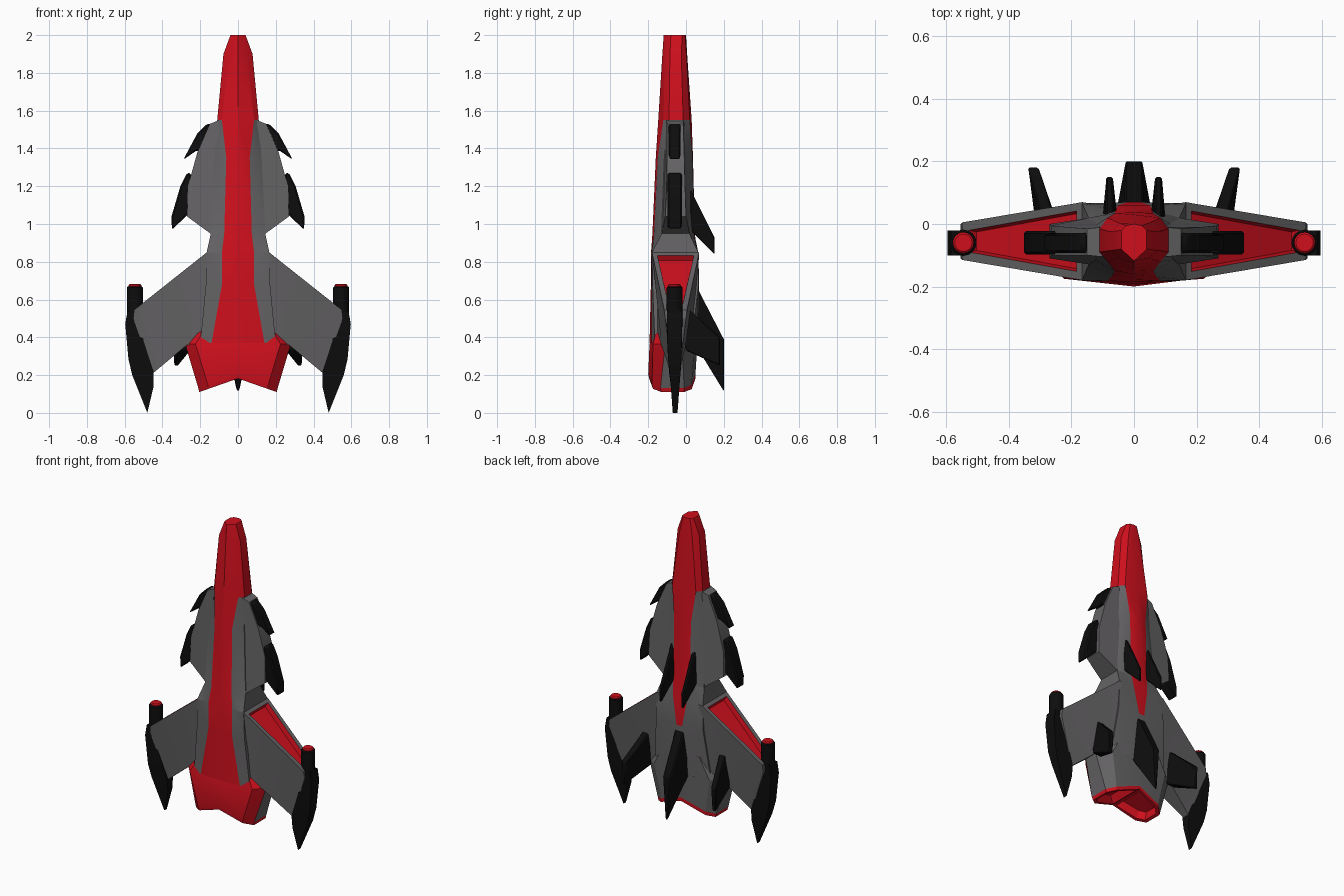
import bpy, bmesh, math

if "Cube" in bpy.data.objects:
    bpy.data.objects.remove(bpy.data.objects["Cube"])


def material(name, rgb):
    m = bpy.data.materials.new(name)
    m.diffuse_color = (*rgb, 1)
    m.use_nodes = True
    m.node_tree.nodes["Principled BSDF"].inputs["Base Color"].default_value = m.diffuse_color
    return m


GREY = material("grey", (0.13, 0.125, 0.13))
RED = material("red", (0.62, 0.005, 0.012))
BLACK = material("black", (0.004, 0.004, 0.004))


def finish(name, bm, mats, mirror=False, bevel=0):
    me = bpy.data.meshes.new(name)
    bmesh.ops.recalc_face_normals(bm, faces=bm.faces[:])
    bm.to_mesh(me)
    bm.free()
    ob = bpy.data.objects.new(name, me)
    bpy.context.collection.objects.link(ob)
    for m in mats:
        me.materials.append(m)
    bpy.ops.object.select_all(action='DESELECT')
    ob.select_set(True)
    bpy.context.view_layer.objects.active = ob
    bpy.ops.object.shade_smooth_by_angle(angle=math.radians(22))
    if bevel:
        b = ob.modifiers.new("Chamfer", 'BEVEL')
        b.width, b.segments = bevel, 1
    if mirror:
        ob.modifiers.new("Mirror", 'MIRROR')
    return ob


def ring(z, yf, s, ys, w, ya, yb, t, yt, yk, slope=0):
    """Symmetric ten-point cross-section."""
    half = [(s, ys), (w, ya), (w, yb), (t, yt)]
    pts = [(0, yf)] + half + [(0, yk)] + [(-x, y) for x, y in half[::-1]]
    return [(x, y, z - slope * abs(x)) for x, y in pts]


def loft(rings, is_red):
    bm = bmesh.new()
    vs = [[bm.verts.new(p) for p in r] for r in rings]
    for i in range(len(vs) - 1):
        for k in range(10):
            n = (k + 1) % 10
            f = bm.faces.new((vs[i][k], vs[i][n], vs[i + 1][n], vs[i + 1][k]))
            f.material_index = int(is_red(i, k))
    bm.faces.new(vs[0]).material_index = 1
    return bm, vs


def slab(pts, side_on=False, faces=None):
    """Outline (u, z, low, high) given thickness along y, or along x if side_on."""
    bm = bmesh.new()
    put = (lambda u, t, z: (t, u, z)) if side_on else (lambda u, t, z: (u, t, z))
    lo = [bm.verts.new(put(u, a, z)) for u, z, a, b in pts]
    hi = [bm.verts.new(put(u, b, z)) for u, z, a, b in pts]
    n = len(pts)
    sides = [bm.faces.new((lo[i], lo[(i + 1) % n], hi[(i + 1) % n], hi[i]))
             for i in range(n)]
    for f in faces or [range(n)]:
        bm.faces.new([lo[i] for i in f])
        bm.faces.new([hi[i] for i in f][::-1])
    bmesh.ops.recalc_face_normals(bm, faces=bm.faces[:])
    return bm, sides


# Fuselage: red nose, then grey hull with red stripes front and back
hull = [
    ring(2.00, -.118, .025, -.095, .04, -.08, -.02, .025, -.005, 0),
    ring(1.90, -.125, .045, -.11, .077, -.085, -.025, .045, .002, .006),
    ring(1.55, -.147, .085, -.12, .11, -.09, -.015, .085, .02, .03),
    ring(1.35, -.16, .062, -.15, .125, -.115, -.005, .06, .035, .037),
    ring(.945, -.178, .073, -.17, .145, -.13, .02, .06, .045, .047),
    ring(.85, -.185, .085, -.182, .166, -.18, .065, .05, .06, .06),
    ring(.68, -.186, .085, -.183, .17, -.177, .066, .02, .07, .07),
    ring(.37, -.193, .14, -.182, .2, -.165, .03, .1, .06, .06),
]
bm, _ = loft(hull, lambda i, k: i < 2 or k in (0, 9) or (k in (4, 5) and i < 6))
finish("fuselage", bm, [GREY, RED])

# Engine cowl with a notched red rim and two recessed nozzles
cowl = [
    ring(.50, -.15, .14, -.14, .2, -.1, 0, .13, .05, .055),
    ring(.365, -.193, .225, -.175, .28, -.11, -.02, .2, .045, .06),
    ring(.205, -.2, .16, -.18, .21, -.135, -.01, .16, .03, .05, .35),
    ring(.182, -.195, .155, -.175, .205, -.13, -.01, .16, .03, .05, .35),
]
bm, vs = loft(cowl, lambda i, k: i == 2 or k in (0, 1, 8, 9))
v = vs[-1]
nozzles = [bm.faces.new(v[:6]), bm.faces.new(v[5:] + v[:1])]
bmesh.ops.recalc_face_normals(bm, faces=bm.faces[:])
for f in nozzles:
    f.material_index = 1
for th, dp in ((.022, 0), (.015, -.05)):
    for f in bmesh.ops.inset_individual(bm, faces=nozzles, thickness=th, depth=dp)["faces"]:
        f.material_index = 1
finish("engine_cowl", bm, [GREY, RED])

# Main wings, with a red recess in the thick leading edge
bm, sides = slab([
    (.165, .85, -.18, .07), (.55, .545, -.115, .005), (.555, .5, -.11, 0),
    (.45, .21, -.08, -.035), (.27, .36, -.13, 0), (.14, .37, -.165, .04),
    (.08, .85, -.175, .055)], faces=[(6, 0, 4, 5), (0, 1, 2), (0, 2, 3, 4)])
bmesh.ops.inset_individual(bm, faces=[sides[0]], thickness=.038, depth=0)
rim = bmesh.ops.inset_individual(bm, faces=[sides[0]], thickness=.008, depth=-.03)["faces"]
for f in rim + [sides[0]]:
    f.material_index = 1
finish("main_wings", bm, [GREY, RED], mirror=True)

# Forward winglets
bm, _ = slab([
    (.10, 1.55, -.105, -.01), (.15, 1.53, -.1, -.015), (.215, 1.38, -.1, -.01),
    (.265, 1.2, -.1, -.005), (.27, 1.04, -.11, 0), (.14, .945, -.13, .02),
    (.09, .945, -.13, .02)])
finish("forward_winglets", bm, [GREY], mirror=True)

# Black blades along the winglet edges and wing tips
blades = {
    "upper_winglet_blades": ([(.145, 1.53), (.165, 1.53), (.215, 1.48), (.29, 1.34),
                              (.225, 1.385), (.19, 1.39)], -.092, -.028, .008),
    "lower_winglet_blades": ([(.25, 1.27), (.27, 1.27), (.305, 1.2), (.352, 1.04),
                              (.35, .97), (.265, 1.05), (.24, 1.1)], -.098, -.022, .008),
}
for name, (outline, a, b, bev) in blades.items():
    bm, _ = slab([(x, z, a, b) for x, z in outline])
    finish(name, bm, [BLACK], mirror=True, bevel=bev)
bm, _ = slab([
    (.52, .54, -.1, -.02), (.585, .54, -.1, -.02), (.597, .47, -.1, -.02),
    (.58, .285, -.095, -.025), (.56, .2, -.085, -.03), (.48, 0, -.07, -.045),
    (.447, .14, -.08, -.035), (.447, .22, -.09, -.028), (.5, .38, -.1, -.02)],
    faces=[(0, 1, 2, 8), (8, 2, 3, 7), (7, 3, 4, 6), (6, 4, 5)])
finish("wing_tip_blades", bm, [BLACK], mirror=True)

# Wing tip pods with red caps: (name, radius, bottom, top, material)
for name, r, z0, z1, m in (("wing_tip_pods", .042, .45, .67, BLACK),
                           ("pod_caps", .034, .64, .682, RED)):
    bm = bmesh.new()
    bmesh.ops.create_cone(bm, cap_ends=True, segments=16, radius1=r, radius2=r, depth=z1 - z0)
    bmesh.ops.translate(bm, verts=bm.verts[:], vec=(.546, -.06, (z0 + z1) / 2))
    finish(name, bm, [m], mirror=True, bevel=.006)

# Back fins, outline in y and z with thickness along x
fins = {
    "centre_fin": ([(.04, .7, -.03, .03), (.2, .39, -.028, .028), (.2, .115, -.008, .008),
                    (.05, .36, -.055, .055), (.035, .5, -.06, .06)], False),
    "wing_fins": ([(-.02, .58, .24, .285), (.18, .4, .305, .34), (.18, .25, .315, .338),
                   (0, .33, .25, .315), (-.02, .45, .235, .31)], True),
    "spine_fins": ([(.025, 1.18, .065, .09), (.15, .93, .067, .09), (.15, .84, .07, .088),
                    (.025, .965, .055, .1), (.02, 1.06, .053, .1)], True),
}
for name, (outline, mir) in fins.items():
    bm, _ = slab(outline, side_on=True)
    finish(name, bm, [BLACK], mirror=mir, bevel=.005)
